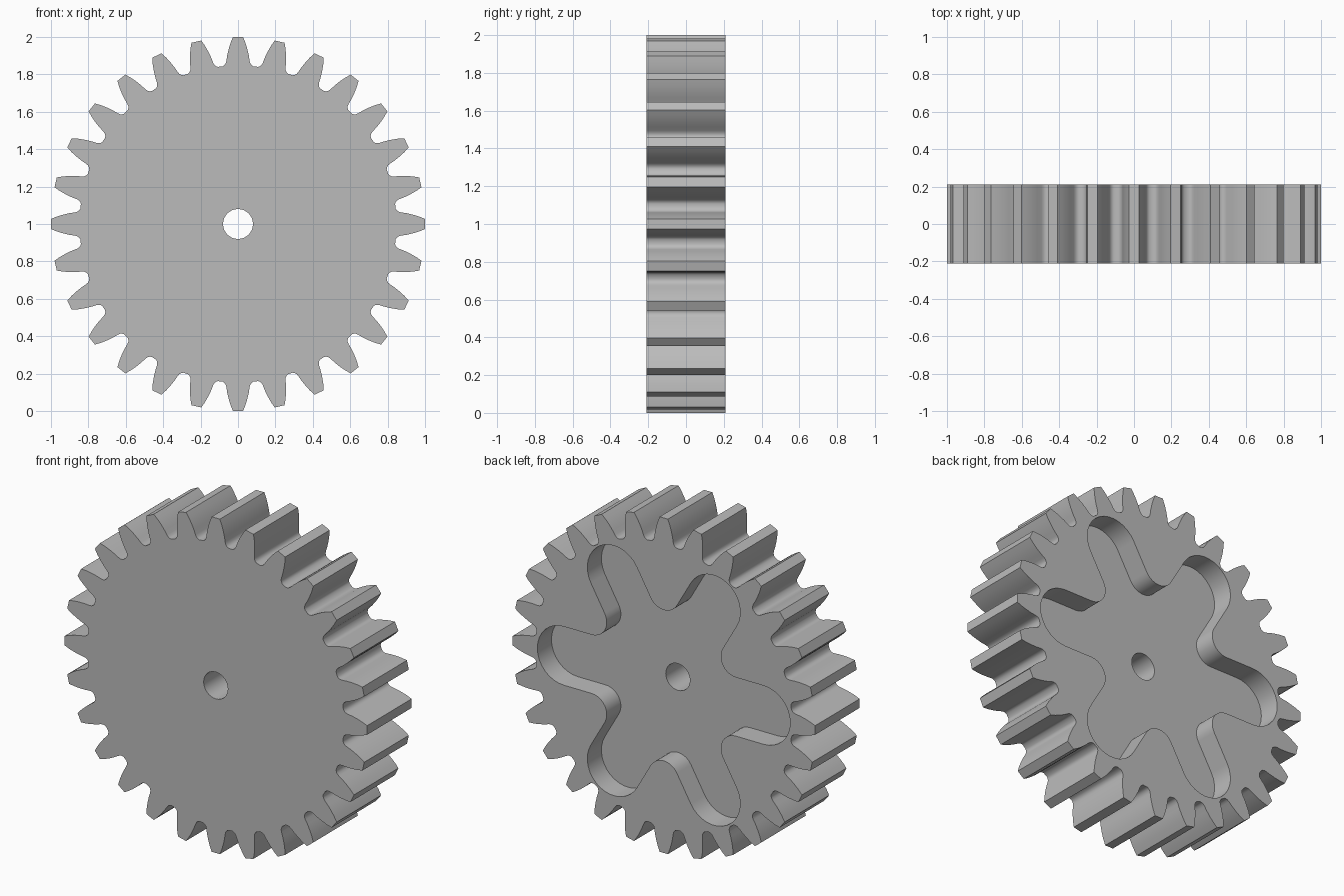
import bpy, bmesh
from math import sin, cos, pi, radians

cube = bpy.data.objects.get("Cube")
if cube:
    bpy.data.objects.remove(cube, do_unlink=True)

TEETH, ARMS = 28, 6
HALF_WIDTH = 0.21        # half the gear thickness
FLOOR_Y = 0.077          # floor of the recess in the back
HOLE_R = 0.08
ARM_HALF, ARM_END = 0.175, 0.835
FILLET = 0.1


def turn(p, a):
    return (p[0] * cos(a) - p[1] * sin(a), p[0] * sin(a) + p[1] * cos(a))


def arc(cx, cz, r, start, end, steps):
    angles = [radians(start + (end - start) * i / steps) for i in range(steps + 1)]
    return [(cx + r * cos(a), cz + r * sin(a)) for a in angles]


def repeat(points, count):
    return [turn(p, 2 * pi * k / count) for k in range(count) for p in points]


# Tooth flank as (radius, half width), from root to tip
flank = [(0.843, 0.082), (0.849, 0.073), (0.858, 0.066), (0.872, 0.062),
         (0.9, 0.058), (0.935, 0.05), (0.968, 0.04), (1.0, 0.027)]
tooth = [(r, -w) for r, w in flank] + [(r, w) for r, w in reversed(flank)]
outline = repeat(tooth, TEETH)

# Recess arm: round tip, then the fillet leading into the next arm
valley = turn((2 * (ARM_HALF + FILLET), 0), pi / ARMS)
arm = (arc(ARM_END - ARM_HALF, 0, ARM_HALF, -90, 90, 16)
       + arc(valley[0], valley[1], FILLET, -90, -210, 10))
star = repeat(arm, ARMS)
hole = arc(0, 0, HOLE_R, 0, 348.75, 31)

bm = bmesh.new()


def ring(points, y):
    verts = [bm.verts.new((x, y, z + 1)) for x, z in points]
    edges = [bm.edges.new((verts[i - 1], verts[i])) for i in range(len(verts))]
    return verts, edges


def wall(a, b):
    for i in range(len(a[0])):
        bm.faces.new((a[0][i - 1], a[0][i], b[0][i], b[0][i - 1]))


def cap(outer, inner, normal):
    bmesh.ops.triangle_fill(bm, use_beauty=True, use_dissolve=False,
                            edges=outer[1] + inner[1], normal=normal)


rim_front, rim_back = ring(outline, -HALF_WIDTH), ring(outline, HALF_WIDTH)
star_back, star_floor = ring(star, HALF_WIDTH), ring(star, FLOOR_Y)
hole_front, hole_floor = ring(hole, -HALF_WIDTH), ring(hole, FLOOR_Y)

# Front face, back face and recess floor, then the walls between them
cap(rim_front, hole_front, (0, -1, 0))
cap(rim_back, star_back, (0, 1, 0))
cap(star_floor, hole_floor, (0, 1, 0))
wall(rim_front, rim_back)
wall(star_back, star_floor)
wall(hole_front, hole_floor)
bmesh.ops.recalc_face_normals(bm, faces=bm.faces[:])

mesh = bpy.data.meshes.new("spur_gear")
bm.to_mesh(mesh)
bm.free()
gear = bpy.data.objects.new("spur_gear", mesh)
bpy.context.collection.objects.link(gear)

# Plain grey
grey = bpy.data.materials.new("plain_grey")
grey.use_nodes = True
color = (0.5, 0.5, 0.5, 1)
grey.diffuse_color = color
grey.node_tree.nodes["Principled BSDF"].inputs["Base Color"].default_value = color
mesh.materials.append(grey)

# Smooth flanks and arcs, sharp corners
bpy.ops.object.select_all(action="DESELECT")
gear.select_set(True)
bpy.context.view_layer.objects.active = gear
bpy.ops.object.shade_smooth_by_angle(angle=radians(35))
